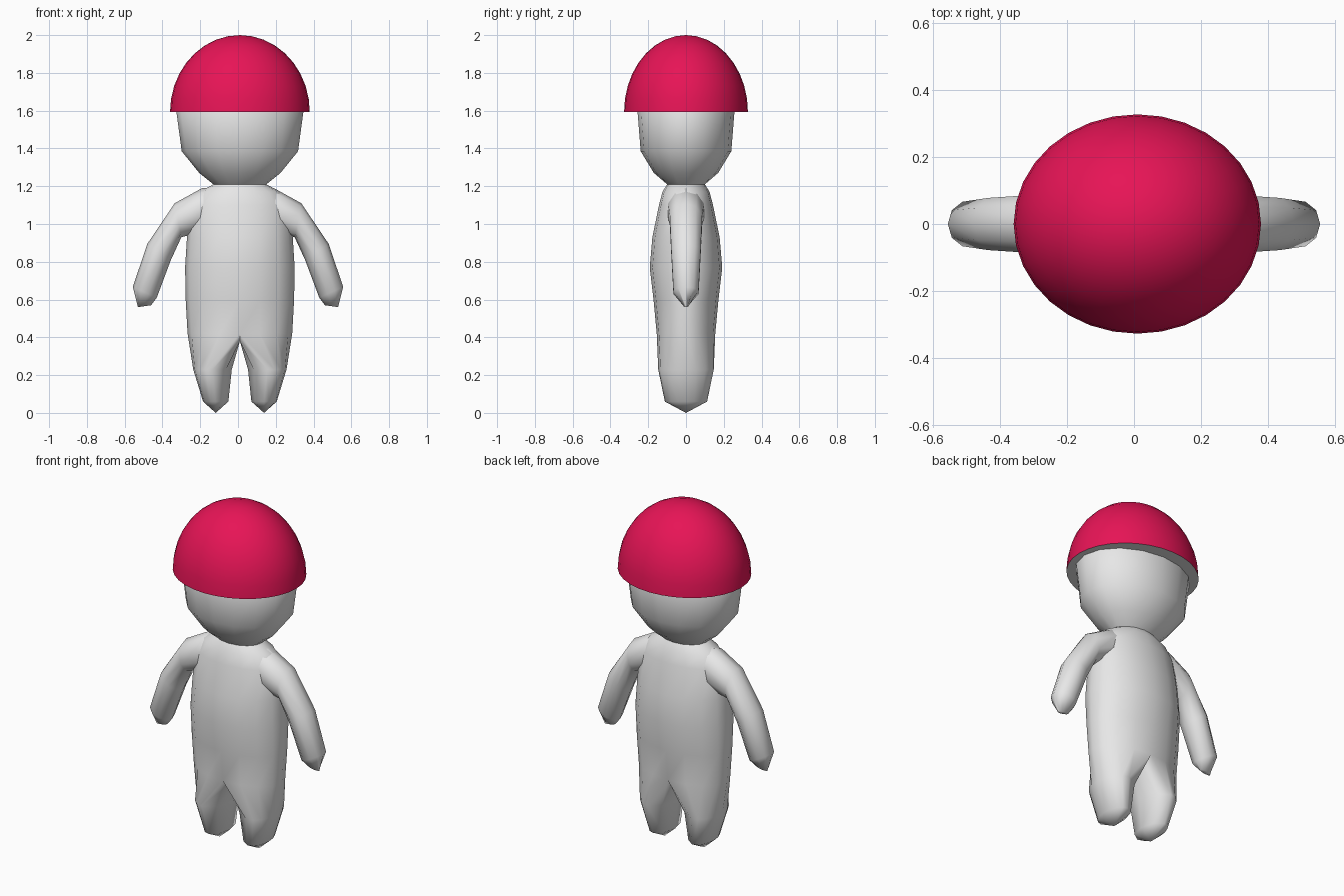
import bpy, bmesh
from math import sin, cos, pi, radians

if "Cube" in bpy.data.objects:
    bpy.data.objects.remove(bpy.data.objects["Cube"])

SEG = 16
MID = 0.01  # the body sits slightly off the centre line


def material(name, rgb):
    m = bpy.data.materials.new(name)
    m.use_nodes = True
    m.diffuse_color = (*rgb, 1)
    m.node_tree.nodes["Principled BSDF"].inputs["Base Color"].default_value = (*rgb, 1)
    return m


grey = material("light grey", (0.8, 0.8, 0.8))
red = material("crimson", (0.8, 0.007, 0.093))


def finish(bm, name, mats, sharp):
    bmesh.ops.recalc_face_normals(bm, faces=bm.faces)
    me = bpy.data.meshes.new(name)
    bm.to_mesh(me)
    bm.free()
    for m in mats:
        me.materials.append(m)
    me.shade_smooth()
    me.set_sharp_from_angle(angle=radians(sharp))
    ob = bpy.data.objects.new(name, me)
    bpy.context.collection.objects.link(ob)
    return ob


def bridge(bm, a, b):
    n = len(a)
    for i in range(n):
        j = (i + 1) % n
        bm.faces.new((a[i], a[j], b[j], b[i]))


def fan(bm, ring, tip):
    v = bm.verts.new(tip)
    for i in range(len(ring)):
        bm.faces.new((ring[i], ring[(i + 1) % len(ring)], v))


def ellipse(bm, cx, z, rx, ry, angles):
    return [bm.verts.new((cx + rx * cos(a), ry * sin(a), z)) for a in angles]


# Torso and head: stacked elliptical rings (z, half width, half depth)
bm = bmesh.new()
circle = [2 * pi * i / SEG for i in range(SEG)]
sections = [(0.42, 0.277, 0.155), (0.6, 0.287, 0.172), (0.77, 0.29, 0.192),
            (0.93, 0.28, 0.178), (1.1, 0.265, 0.143), (1.17, 0.215, 0.125),
            (1.21, 0.14, 0.1), (1.27, 0.215, 0.17), (1.385, 0.308, 0.24),
            (1.6, 0.337, 0.257), (1.75, 0.25, 0.19)]
rings = [ellipse(bm, MID, z, rx, ry, circle) for z, rx, ry in sections]
for a, b in zip(rings, rings[1:]):
    bridge(bm, a, b)
fan(bm, rings[-1], (MID, 0, 1.8))

# Legs: each continues half of the lowest torso ring, closed by a crotch line
hip = rings[0]
crotch = [bm.verts.new((MID, y, 0.38)) for y in (0.08, 0, -0.08)]
leg_angles = [pi * i / 8 for i in range(-4, 5)] + [pi * k / 4 for k in (3, 4, 5)]
for side in (1, -1):
    half = [hip[i % SEG] if side > 0 else hip[(8 - i) % SEG] for i in range(-4, 5)]
    ring = half + crotch
    for z, cx, rx, ry in ((0.23, 0.145, 0.102, 0.147), (0.06, 0.128, 0.067, 0.112)):
        new = [bm.verts.new((MID + side * (cx + rx * cos(a)), ry * sin(a), z))
               for a in leg_angles]
        bridge(bm, ring, new)
        ring = new
    fan(bm, ring, (MID + side * 0.128, 0, 0))
finish(bm, "body_and_head", [grey], 70)

# Arms: rings spanned between an outer and an inner edge point, with a half depth
arm_rings = [((0.1, 1.19), (0.1, 0.98), 0.08), ((0.19, 1.19), (0.22, 0.95), 0.1),
             ((0.335, 1.11), (0.3, 0.93), 0.09), ((0.48, 0.895), (0.355, 0.81), 0.082),
             ((0.557, 0.667), (0.43, 0.61), 0.07), ((0.53, 0.56), (0.46, 0.57), 0.012)]
for side, name in ((1, "left_arm"), (-1, "right_arm")):
    bm = bmesh.new()
    rings = []
    for (ox, oz), (ix, iz), d in arm_rings:
        ring = []
        for k in range(10):
            a = 2 * pi * k / 10
            t = (1 + cos(a)) / 2
            ring.append(bm.verts.new((side * (ix + (ox - ix) * t), d * sin(a),
                                      iz + (oz - iz) * t)))
        rings.append(ring)
    for a, b in zip(rings, rings[1:]):
        bridge(bm, a, b)
    bm.faces.new(rings[0])
    bm.faces.new(rings[-1])
    finish(bm, name, [grey], 70)

# Cap: half ellipsoid with a flat underside
bm = bmesh.new()
fine = [2 * pi * i / 32 for i in range(32)]
rings = [ellipse(bm, MID, 1.592 + 0.408 * sin(t), 0.37 * cos(t), 0.328 * cos(t), fine)
         for t in (pi / 2 * i / 9 for i in range(9))]
for a, b in zip(rings, rings[1:]):
    bridge(bm, a, b)
fan(bm, rings[-1], (MID, 0, 2.0))
under = bm.faces.new(rings[0])
under.material_index = 1
finish(bm, "cap", [red, grey], 50)
